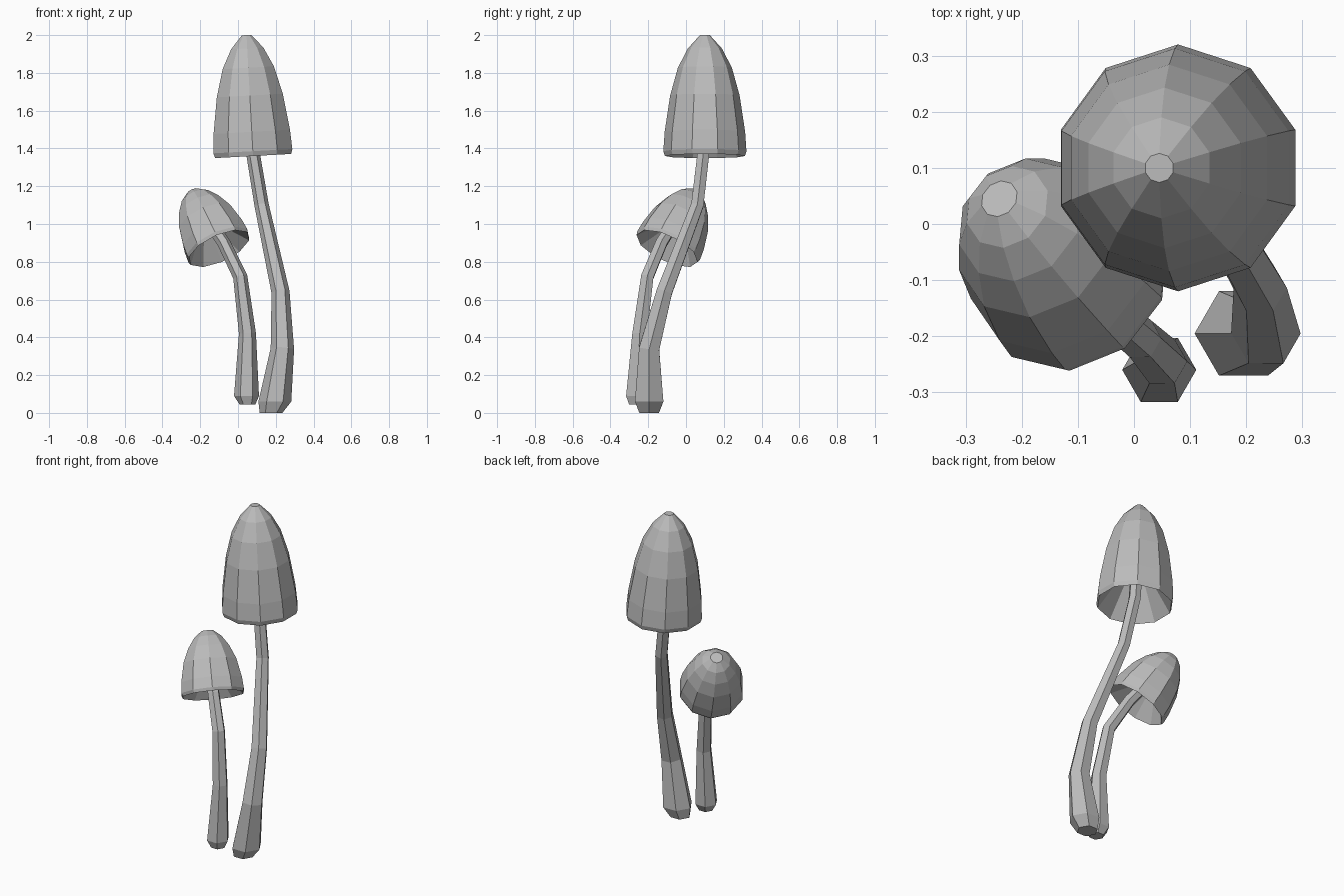
import bpy, bmesh, math
from mathutils import Vector

cube = bpy.data.objects.get("Cube")
if cube:
    bpy.data.objects.remove(cube, do_unlink=True)

grey = bpy.data.materials.new("plain grey")
grey.use_nodes = True
colour = (0.5, 0.5, 0.5, 1)
grey.diffuse_color = colour
grey.node_tree.nodes["Principled BSDF"].inputs["Base Color"].default_value = colour

UP = Vector((0, 0, 1))


def loft(name, rings, sides, phase=0.0):
    """Skin rings of (centre, normal, radius) and close both ends."""
    bm = bmesh.new()
    loops = []
    for centre, normal, radius in rings:
        turn = UP.rotation_difference(normal)
        loop = []
        for i in range(sides):
            a = phase + math.tau * i / sides
            loop.append(bm.verts.new(centre + turn @ Vector((math.cos(a), math.sin(a), 0)) * radius))
        loops.append(loop)
    for low, high in zip(loops, loops[1:]):
        for i in range(sides):
            j = (i + 1) % sides
            bm.faces.new((low[i], low[j], high[j], high[i]))
    bm.faces.new(loops[0][::-1])
    bm.faces.new(loops[-1])
    bmesh.ops.recalc_face_normals(bm, faces=bm.faces)
    mesh = bpy.data.meshes.new(name)
    bm.to_mesh(mesh)
    bm.free()
    mesh.materials.append(grey)
    obj = bpy.data.objects.new(name, mesh)
    bpy.context.collection.objects.link(obj)
    return obj


def stem(name, path):
    """Six-sided tube along (x, y, z, radius) points, flat on the ground end."""
    pts = [Vector(p[:3]) for p in path]
    rings = []
    for i, p in enumerate(pts):
        if i < 2:
            normal = UP
        else:
            normal = (pts[min(i + 1, len(pts) - 1)] - pts[i - 1]).normalized()
        rings.append((p, normal, path[i][3]))
    return loft(name, rings, 6)


def cap(name, rim, tip, profile):
    """Ten-sided bell around the rim-to-tip axis; profile holds (radius, height share)."""
    rim, tip = Vector(rim), Vector(tip)
    axis = (tip - rim).normalized()
    rings = [(rim.lerp(tip, h), axis, r) for r, h in profile]
    return loft(name, rings, 10, math.radians(18))


# Tall mushroom
stem("tall_stem", [
    (0.175, -0.195, 0, 0.06), (0.195, -0.195, 0.06, 0.087),
    (0.235, -0.195, 0.34, 0.062), (0.225, -0.115, 0.64, 0.048),
    (0.125, 0.06, 1.10, 0.038), (0.075, 0.095, 1.40, 0.036),
    (0.06, 0.10, 1.64, 0.034)])
cap("tall_cap", (0.08, 0.10, 1.36), (0.045, 0.10, 2.0), [
    (0.035, 0.42), (0.212, 0.0), (0.22, 0.04), (0.213, 0.2), (0.184, 0.5),
    (0.143, 0.73), (0.09, 0.89), (0.026, 1.0)])

# Short leaning mushroom
stem("short_stem", [
    (0.05, -0.265, 0.045, 0.042), (0.045, -0.26, 0.09, 0.066),
    (0.05, -0.245, 0.42, 0.045), (0.012, -0.205, 0.72, 0.038),
    (-0.075, -0.13, 0.90, 0.035), (-0.15, -0.06, 1.01, 0.032)])
cap("short_cap", (-0.10, -0.10, 0.87), (-0.24, 0.045, 1.17), [
    (0.035, 0.45), (0.177, 0.0), (0.183, 0.05), (0.178, 0.22), (0.155, 0.52),
    (0.12, 0.74), (0.08, 0.9), (0.035, 1.0)])
